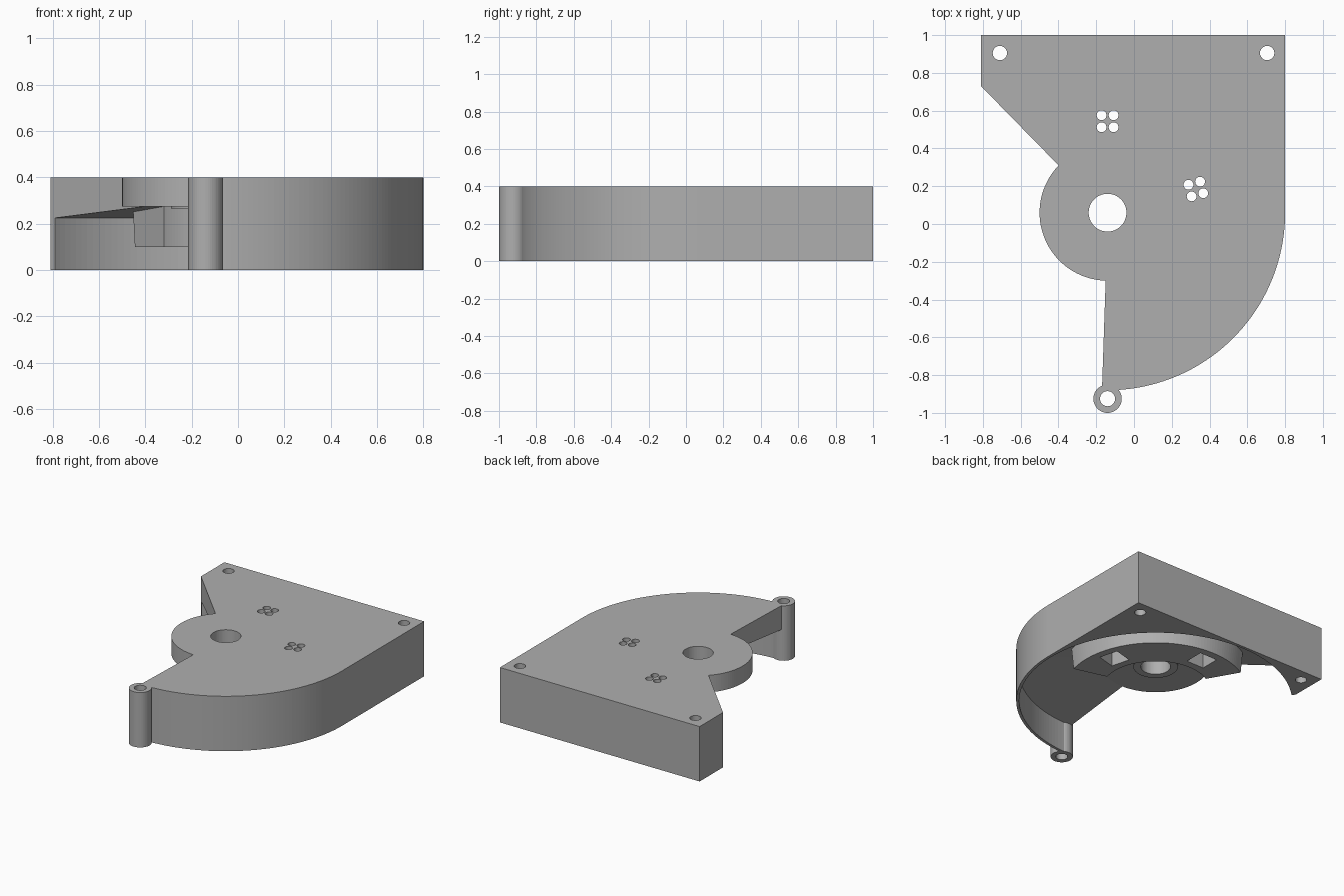
import bpy, bmesh
from math import sin, cos, radians, pi

if "Cube" in bpy.data.objects:
    bpy.data.objects.remove(bpy.data.objects["Cube"], do_unlink=True)

CX, CY = -0.14, 0.06      # bore centre, shared by all the arcs
HEIGHT = 0.4

grey = bpy.data.materials.new("plain grey")
grey.use_nodes = True
GREY = (0.43, 0.43, 0.43, 1)
grey.diffuse_color = GREY
grey.node_tree.nodes["Principled BSDF"].inputs["Base Color"].default_value = GREY


def arc(r, a0, a1, n, cx=CX, cy=CY):
    angles = [radians(a0 + (a1 - a0) * i / n) for i in range(n + 1)]
    return [(cx + r * cos(a), cy + r * sin(a)) for a in angles]


def loft(name, rings):
    """Solid from a stack of equally long rings of points, lowest first."""
    bm = bmesh.new()
    loops = [[bm.verts.new(p) for p in ring] for ring in rings]
    n = len(loops[0])
    bm.faces.new(loops[0][::-1])
    bm.faces.new(loops[-1])
    for low, high in zip(loops, loops[1:]):
        for i in range(n):
            j = (i + 1) % n
            bm.faces.new((low[i], low[j], high[j], high[i]))
    bmesh.ops.recalc_face_normals(bm, faces=bm.faces)
    mesh = bpy.data.meshes.new(name)
    bm.to_mesh(mesh)
    bm.free()
    mesh.materials.append(grey)
    obj = bpy.data.objects.new(name, mesh)
    bpy.context.collection.objects.link(obj)
    return obj


def prism(name, outline, z0, z1):
    return loft(name, [[(x, y, z) for x, y in outline] for z in (z0, z1)])


def lathe(name, profile, n, cx=CX, cy=CY):
    return loft(name, [[(x, y, z) for x, y in arc(r, 0, 360, n, cx, cy)[:-1]]
                       for r, z in profile])


def cylinder(name, r, z0, z1, n, cx=CX, cy=CY):
    return lathe(name, [(r, z0), (r, z1)], n, cx, cy)


def cut(obj, cutters):
    for c in cutters:
        mod = obj.modifiers.new("cut", "BOOLEAN")
        mod.operation = "DIFFERENCE"
        mod.solver = "EXACT"
        mod.object = c
    bpy.context.view_layer.update()
    mesh = bpy.data.meshes.new_from_object(
        obj.evaluated_get(bpy.context.evaluated_depsgraph_get()))
    obj.modifiers.clear()
    obj.data = mesh


# Housing outline: straight back, slanted side, round lobe, big front arc
outline = ([(-0.81, 1), (-0.81, 0.73)] + arc(0.36, 136, 268.4, 48)
           + arc(0.94, -91.8, 0, 64) + [(0.8, 1)])
housing = prism("housing", outline, 0, HEIGHT)

# Curved block under the plate that holds the two square pockets
START, END = -15, 120
block = loft("pocket_arc", [
    [(x, y, z) for x, y in arc(r, START, END, 64) + arc(0.36, END, START, 64)]
    for r, z in ((0.61, 0.1), (0.63, 0.3))])

collar = cylinder("bore_collar", 0.15, 0.265, 0.3, 64)
post = cylinder("hinge_post", 0.075, 0, HEIGHT, 48, CX, -0.925)

# Round cavity with a gently conical ceiling
cavity = lathe("cavity_cutter",
               [(0.92, -0.1), (0.92, 0.225), (0.36, 0.275)], 192)

# Bore and post hole, corner screw holes
bore = cylinder("bore_cutter", 0.1, -0.1, 0.5, 64)
post_hole = cylinder("post_hole_cutter", 0.04, -0.1, 0.5, 32, CX, -0.925)
screw_holes = [cylinder("screw_cutter", 0.038, -0.1, 0.5, 32, x, 0.905)
               for x in (-0.71, 0.705)]

# Square pockets, each with four wire holes through the plate
pockets, wire_holes = [], []
for angle in (15, 90):
    a = radians(angle)
    px, py = CX + 0.484 * cos(a), CY + 0.484 * sin(a)
    square = arc(0.1, angle + 45, angle + 405, 4, px, py)[:-1]
    pockets.append(prism("pocket_cutter", square, 0.05, 0.28))
    for hx, hy in arc(0.045, angle + 45, angle + 405, 4, px, py)[:-1]:
        wire_holes.append(cylinder("wire_cutter", 0.026, 0.2, 0.5, 24, hx, hy))

cut(housing, [cavity, bore, post_hole] + screw_holes + pockets + wire_holes)
cut(block, pockets + wire_holes)
cut(collar, [bore])
cut(post, [post_hole])

for c in [cavity, bore, post_hole] + screw_holes + pockets + wire_holes:
    bpy.data.objects.remove(c, do_unlink=True)
